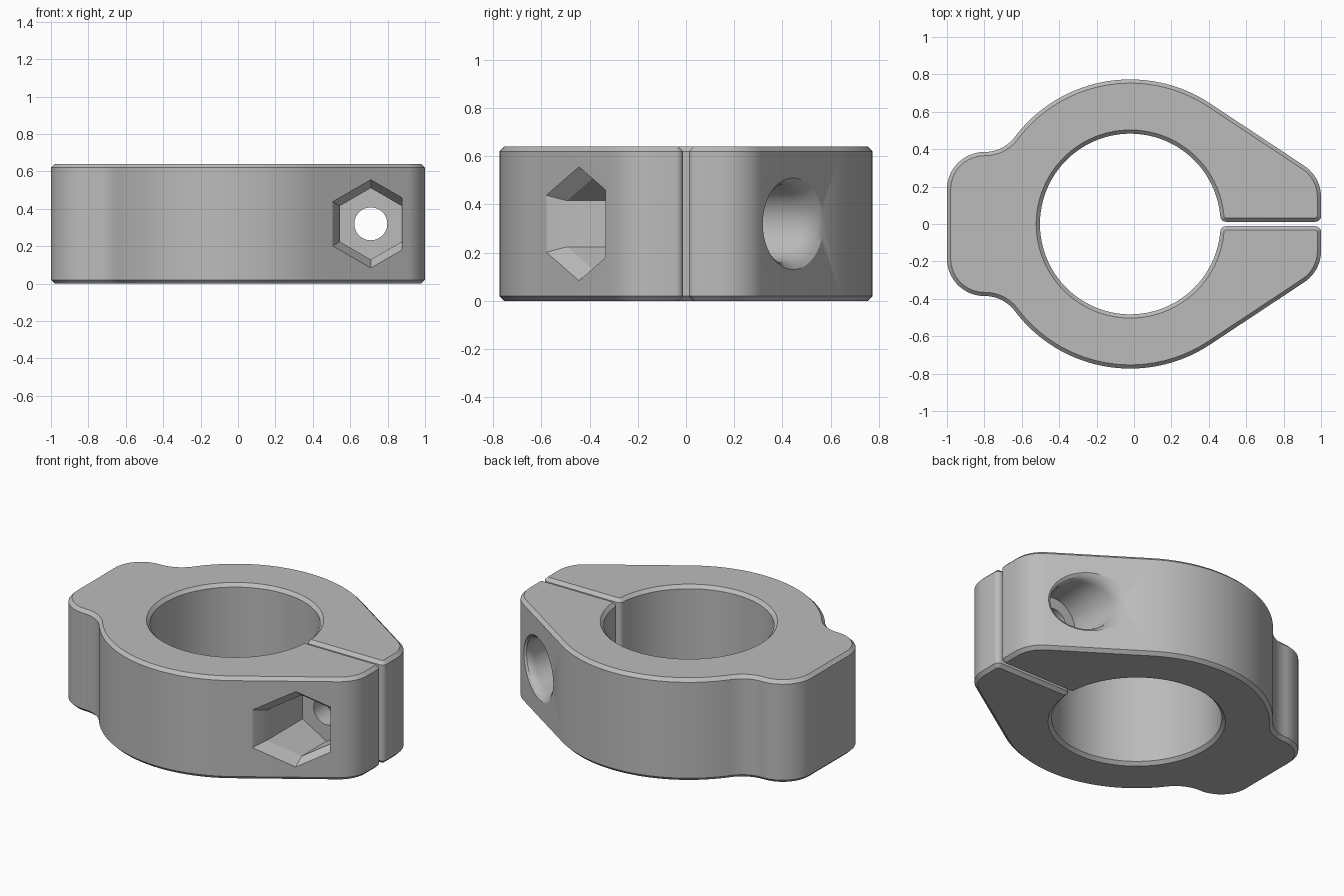
import bpy, bmesh, math
from mathutils import Vector

if "Cube" in bpy.data.objects:
    bpy.data.objects.remove(bpy.data.objects["Cube"])

HEIGHT, CHAMFER = 0.64, 0.02
CX, BORE, RING = -0.02, 0.483, 0.773      # ring centre and radii
GAP, FILLET, CORNER = 0.012, 0.03, 0.2    # half slit, small and large rounding
SLOPE = math.atan2(0.834, 0.552)          # normal direction of the slanted flanks
BOLT_X, BOLT_Z = 0.71, HEIGHT / 2
FLOOR = 0.14                              # pocket floors, distance from slit

grey = bpy.data.materials.new("grey")
grey.use_nodes = True
grey.diffuse_color = (0.5, 0.5, 0.5, 1)
grey.node_tree.nodes["Principled BSDF"].inputs["Base Color"].default_value = (0.5, 0.5, 0.5, 1)


def arc(cx, cy, r, a0, a1, n):
    angles = [a0 + (a1 - a0) * i / n for i in range(n + 1)]
    return [Vector((cx + r * math.cos(a), cy + r * math.sin(a))) for a in angles]


def loft(name, rings):
    """Solid through a list of equal-length rings, capped at both ends."""
    bm = bmesh.new()
    loops = [[bm.verts.new(p) for p in ring] for ring in rings]
    for a, b in zip(loops, loops[1:]):
        for i in range(len(a)):
            bm.faces.new((a[i - 1], a[i], b[i], b[i - 1]))
    bm.faces.new(loops[0])
    bm.faces.new(loops[-1])
    bmesh.ops.recalc_face_normals(bm, faces=bm.faces)
    mesh = bpy.data.meshes.new(name)
    bm.to_mesh(mesh)
    bm.free()
    obj = bpy.data.objects.new(name, mesh)
    bpy.context.collection.objects.link(obj)
    mesh.materials.append(grey)
    return obj


def inset(points, d):
    """Move a counter-clockwise outline inward by d."""
    out = []
    for i, p in enumerate(points):
        a = (p - points[i - 1]).normalized()
        b = (points[(i + 1) % len(points)] - p).normalized()
        na, nb = Vector((-a.y, a.x)), Vector((-b.y, b.x))
        out.append(p + (na + nb) * d / (1 + na.dot(nb)))
    return out


# Half outline: bore, slit, slanted ear, ring, concave blend, rear tab
pi = math.pi
lip = BORE + FILLET
phi = math.asin((GAP + FILLET) / lip)
ear_x = 1 - CORNER
ear_y = (RING - CORNER - math.cos(SLOPE) * (ear_x - CX)) / math.sin(SLOPE)
tab_y = 0.385
blend_y = tab_y + CORNER
blend_x = CX - math.sqrt((RING + CORNER) ** 2 - blend_y ** 2)
beta = math.atan2(blend_y, blend_x - CX)

half = arc(CX, 0, BORE, pi, phi, 48)
half += arc(CX + lip * math.cos(phi), GAP + FILLET, FILLET, pi + phi, 1.5 * pi, 5)[1:]
half += arc(1 - FILLET, GAP + FILLET, FILLET, -pi / 2, 0, 5)
half += arc(ear_x, ear_y, CORNER, 0, SLOPE, 12)
half += arc(CX, 0, RING, SLOPE, beta, 36)
half += arc(blend_x, blend_y, CORNER, beta - pi, -pi / 2, 12)[1:]
half += arc(-1 + CORNER, tab_y - CORNER, CORNER, pi / 2, pi, 16)
outline = half + [Vector((p.x, -p.y)) for p in reversed(half[1:])]

# Clamp body with chamfered rims
levels = [(0, CHAMFER), (CHAMFER, 0), (HEIGHT - CHAMFER, 0), (HEIGHT, CHAMFER)]
body = loft("clamp_collar", [[(p.x, p.y, z) for p in inset(outline, d)] for z, d in levels])


def flank(x):
    """Distance of the slanted flank from the slit plane."""
    return (RING - math.cos(SLOPE) * (x - CX)) / math.sin(SLOPE)


def hexagon(r, depth=None):
    """Hexagon following the front flank, or flat on the pocket floor."""
    ring = []
    for k in range(6):
        a = pi / 2 + k * pi / 3
        dx = min(r * math.cos(a), 0.166)
        z = math.copysign(r - abs(dx) / math.sqrt(3), math.sin(a))
        x = BOLT_X + dx
        y = -FLOOR if depth is None else depth - flank(x)
        ring.append((x, y, BOLT_Z + z))
    return ring


def circle(r, depth=None, y=FLOOR):
    """Circle following the rear flank, or flat at a given y."""
    return [(p.x, y if depth is None else flank(p.x) - depth, p.y)
            for p in arc(BOLT_X, BOLT_Z, r, 0, 2 * pi, 48)[:-1]]


# Nut pocket, screw counterbore with rounded mouth, and bolt hole
cutters = [
    loft("nut_pocket", [hexagon(0.236, -0.3), hexagon(0.236, 0), hexagon(0.191, 0.06), hexagon(0.191)]),
    loft("screw_counterbore", [circle(0.2, -0.3), circle(0.19, 0), circle(0.174, 0.015),
                               circle(0.162, 0.04), circle(0.157, 0.07), circle(0.157)]),
    loft("bolt_hole", [circle(0.088, y=-0.2), circle(0.088, y=0.2)]),
]
bpy.context.view_layer.objects.active = body
for cutter in cutters:
    cutter.hide_render = True
    mod = body.modifiers.new(cutter.name, "BOOLEAN")
    mod.operation, mod.solver, mod.object = "DIFFERENCE", "EXACT", cutter
    bpy.ops.object.modifier_apply(modifier=mod.name)
for cutter in cutters:
    bpy.data.objects.remove(cutter)

bpy.ops.object.select_all(action="DESELECT")
body.select_set(True)
bpy.ops.object.shade_smooth_by_angle(angle=math.radians(25))
